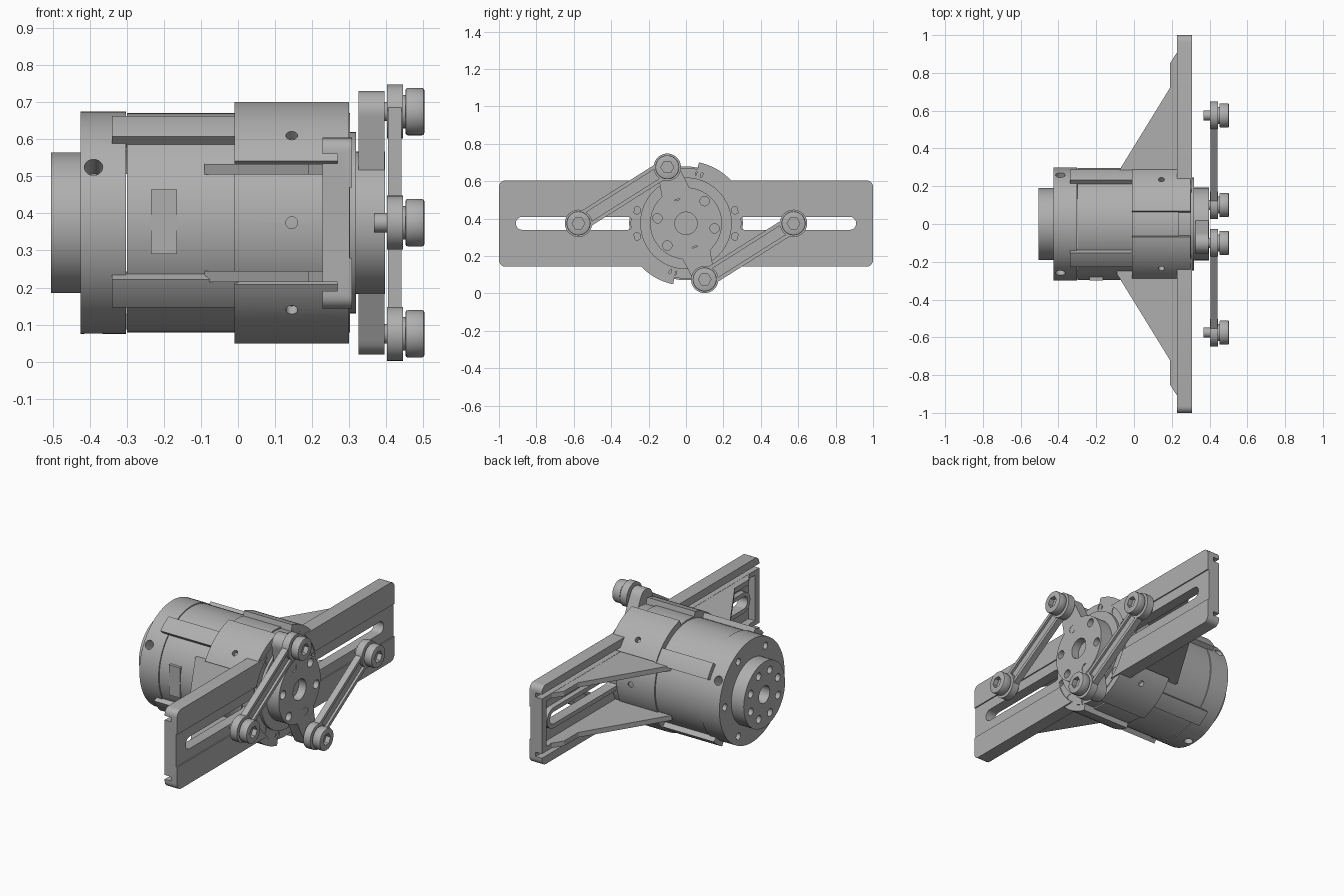
import bpy, bmesh
from math import sin, cos, pi, radians, atan2, hypot
from mathutils import Vector, Matrix

cube = bpy.data.objects.get("Cube")
if cube:
    bpy.data.objects.remove(cube)

CZ = 0.375  # height of the main axis
grey = bpy.data.materials.new("machined grey")
grey.use_nodes = True
COL = (0.43, 0.43, 0.43, 1)
grey.diffuse_color = COL
grey.node_tree.nodes["Principled BSDF"].inputs["Base Color"].default_value = COL
parts = []


def finish(name, bm, cutter=False):
    bmesh.ops.recalc_face_normals(bm, faces=bm.faces)
    me = bpy.data.meshes.new(name)
    bm.to_mesh(me)
    bm.free()
    me.materials.append(grey)
    ob = bpy.data.objects.new(name, me)
    bpy.context.scene.collection.objects.link(ob)
    ob.hide_render = cutter
    if not cutter:
        parts.append(ob)
    return ob


def add_prism(bm, points, vec):
    face = bm.faces.new([bm.verts.new(p) for p in points])
    ext = bmesh.ops.extrude_face_region(bm, geom=[face], use_keep_orig=True)
    moved = [v for v in ext["geom"] if isinstance(v, bmesh.types.BMVert)]
    bmesh.ops.translate(bm, verts=moved, vec=vec)


def circle(x, y, z, r, n):
    return [(x, y + r * cos(2 * pi * i / n), z + r * sin(2 * pi * i / n)) for i in range(n)]


def add_cyl(bm, x0, x1, r, y=0, z=CZ, n=64):
    add_prism(bm, circle(x0, y, z, r, n), (x1 - x0, 0, 0))


def cyl(name, *args, **kw):
    bm = bmesh.new()
    add_cyl(bm, *args, **kw)
    return finish(name, bm)


def add_box(bm, x0, x1, y0, y1, z0, z1):
    add_prism(bm, [(x0, y0, z0), (x0, y1, z0), (x0, y1, z1), (x0, y0, z1)], (x1 - x0, 0, 0))


def sector(name, r0, r1, a0, a1, x0, x1, n=14):
    angles = [radians(a0 + (a1 - a0) * i / n) for i in range(n + 1)]
    pts = [(x0, r1 * cos(a), CZ + r1 * sin(a)) for a in angles]
    pts += [(x0, r0 * cos(a), CZ + r0 * sin(a)) for a in reversed(angles)]
    bm = bmesh.new()
    add_prism(bm, pts, (x1 - x0, 0, 0))
    return finish(name, bm)


def stadium(x, y0, y1, z, r, n=12):
    pts = [(x, y1 + r * sin(pi * i / n), z - r * cos(pi * i / n)) for i in range(n + 1)]
    return pts + [(x, y0 - r * sin(pi * i / n), z + r * cos(pi * i / n)) for i in range(n + 1)]


def cut(ob, bm, op="DIFFERENCE"):
    tool = finish("cutter", bm, True)
    mod = ob.modifiers.new("cut", "BOOLEAN")
    mod.operation, mod.object, mod.solver = op, tool, "EXACT"
    bpy.context.view_layer.objects.active = ob
    bpy.ops.object.modifier_apply(modifier=mod.name)
    bpy.data.objects.remove(tool)


def radial_holes(x, angles, r, depth):
    bm = bmesh.new()
    for a in angles:
        d = Vector((0, cos(radians(a)), sin(radians(a))))
        rot = Vector((0, 0, 1)).rotation_difference(d).to_matrix().to_4x4()
        m = Matrix.Translation(Vector((x, 0, CZ)) + d * (depth + 0.1)) @ rot
        bmesh.ops.create_cone(bm, cap_ends=True, segments=20, radius1=r, radius2=r, depth=0.2, matrix=m)
    return bm


def bolt_circle(x0, x1, count, ring, r, start=0, bore=0):
    bm = bmesh.new()
    for i in range(count):
        a = radians(start) + 2 * pi * i / count
        add_cyl(bm, x0, x1, r, ring * cos(a), CZ + ring * sin(a), 20)
    if bore:
        add_cyl(bm, x0, x1, bore, n=32)
    return bm


# Main body, rear cap and rear hub
body = cyl("body", -0.3, 0.303, 0.296)
cut(body, bolt_circle(0.26, 0.4, 12, 0.272, 0.02, 15))
cap = cyl("rear_cap", -0.425, -0.302, 0.3)
cut(cap, radial_holes(-0.39, (30, 150, 270), 0.025, 0.22))
cut(cap, bolt_circle(-0.5, -0.38, 6, 0.25, 0.02))
hub = cyl("rear_hub", -0.505, -0.4, 0.19)
cut(hub, bolt_circle(-0.6, -0.44, 8, 0.135, 0.022, 22, 0.05))
bm = bmesh.new()
add_box(bm, -0.235, -0.165, -0.299, -0.28, 0.29, 0.465)
finish("side_label_plate", bm)

# Clamp ring with raised quadrants and long fingers
ring = cyl("clamp_ring", -0.01, 0.235, 0.304)
cut(ring, radial_holes(0.145, (0, 180), 0.016, 0.27))
for i, (a0, a1) in enumerate(((30, 78), (102, 150), (210, 258), (282, 330))):
    tab = sector(f"clamp_quadrant_{i}", 0.23, 0.333, a0, a1, -0.01, 0.3)
    cut(tab, radial_holes(0.145, (45 + 90 * i,), 0.016, 0.28))
    if i % 2 == 0:
        bm = bmesh.new()
        a = radians(68 + 90 * i)
        add_cyl(bm, 0.24, 0.4, 0.025, 0.27 * cos(a), CZ + 0.27 * sin(a), 20)
        cut(tab, bm)
    sector(f"clamp_finger_{i}", 0.28, 0.326, 28 + 90 * i, 44.5 + 90 * i, -0.34, 0.0)

# Cross plate with slots, grooves and channels
bm = bmesh.new()
add_box(bm, 0.228, 0.308, -1, 1, 0.143, 0.605)
edges = [e for e in bm.edges if abs(e.verts[0].co.x - e.verts[1].co.x) > 0.05]
bmesh.ops.bevel(bm, geom=edges, offset=0.035, segments=5, profile=0.5, affect="EDGES")
plate = finish("cross_plate", bm)
bm = bmesh.new()
for z in (0.19, 0.535):
    add_box(bm, 0.2, 0.268, -1.1, 1.1, z, z + 0.025)
add_box(bm, 0.301, 0.35, -1.1, 1.1, 0.28, 0.47)
cut(plate, bm)
bm = bmesh.new()
for s in (-1, 1):
    y0, y1 = sorted((0.25 * s, 0.96 * s))
    add_box(bm, 0.2, 0.27, y0, y1, 0.243, 0.507)
cut(plate, bm)
bm = bmesh.new()
add_cyl(bm, 0.1, 0.4, 0.285)
cut(plate, bm)
for s in (-1, 1):
    y0, y1 = sorted((0.315 * s, 0.875 * s))
    bm = bmesh.new()
    add_prism(bm, stadium(0.1, y0, y1, CZ, 0.035), (0.3, 0, 0))
    cut(plate, bm)
    # Raised rim behind each slot
    bm = bmesh.new()
    add_prism(bm, stadium(0.24, y0, y1, CZ, 0.06), (0.04, 0, 0))
    rim = finish("slot_rim", bm)
    bm = bmesh.new()
    add_prism(bm, stadium(0.1, y0, y1, CZ, 0.035), (0.3, 0, 0))
    cut(rim, bm)
    # Triangular gussets
    outline = [(-0.09, 0.2), (-0.09, 0.265), (0.19, 0.72), (0.19, 0.85), (0.235, 0.92), (0.235, 0.2)]
    for z in (0.215, 0.505):
        bm = bmesh.new()
        add_prism(bm, [(x, y * s, z) for x, y in outline], (0, 0, 0.029))
        finish("gusset", bm)

# Front collar and rotor
collar = cyl("front_collar", 0.28, 0.318, 0.245)
rotor = cyl("rotor", 0.3, 0.397, 0.192)
cut(rotor, bolt_circle(0.35, 0.5, 6, 0.155, 0.025, 50, 0.06))


def pivot(label, y, z):
    """Link eye, washer and socket-head bolt."""
    cyl(label + "_eye", 0.402, 0.446, 0.073, y, z, 40)
    cyl(label + "_washer", 0.44, 0.455, 0.045, y, z, 32)
    bm = bmesh.new()
    add_cyl(bm, 0.452, 0.503, 0.064, y, z, 40)
    rims = [e for e in bm.edges if abs(e.verts[0].co.x - e.verts[1].co.x) < 0.001]
    bmesh.ops.bevel(bm, geom=rims, offset=0.006, segments=2, profile=0.5, affect="EDGES")
    head = finish(label + "_bolt_head", bm)
    bm = bmesh.new()
    add_cyl(bm, 0.475, 0.6, 0.034, y, z, 6)
    cut(head, bm)
    cyl(label + "_pin", 0.367, 0.41, 0.026, y, z, 24)


# Two rotor horns and links, half a turn apart
for s, side in ((-1, "right"), (1, "left")):
    inner = Vector((0.1 * s, CZ - 0.3 * s))
    outer = Vector((0.575 * s, CZ))
    pivot(side + "_inner", *inner)
    pivot(side + "_outer", *outer)
    d = outer - inner
    d.normalize()
    nrm = Vector((-d.y, d.x))
    for name, off, half, x0, x1 in (("web", 0, 0.045, 0.41, 0.428),
                                    ("rail", 0.038, 0.01, 0.405, 0.442),
                                    ("rail", -0.038, 0.01, 0.405, 0.442)):
        corners = [p + nrm * (off + k) for p, k in
                   ((inner, -half), (outer, -half), (outer, half), (inner, half))]
        bm = bmesh.new()
        add_prism(bm, [(x0, c.x, c.y) for c in corners], (x1 - x0, 0, 0))
        finish(f"{side}_link_{name}", bm)
    # Tapered horn ending in a round tip
    a = atan2(inner.y - CZ, inner.x)
    tip = [inner + 0.056 * Vector((cos(a + radians(t)), sin(a + radians(t)))) for t in range(-90, 91, 15)]
    root = [Vector((0.16 * cos(a + k), CZ + 0.16 * sin(a + k))) for k in (0.55, -0.55)]
    bm = bmesh.new()
    add_prism(bm, [(0.326, p.x, p.y) for p in tip + root], (0.069, 0, 0))
    finish(side + "_horn", bm)

# Smooth round faces, keep edges sharp
bpy.ops.object.select_all(action="DESELECT")
for ob in parts:
    ob.select_set(True)
bpy.context.view_layer.objects.active = parts[0]
bpy.ops.object.shade_smooth_by_angle(angle=radians(30))
